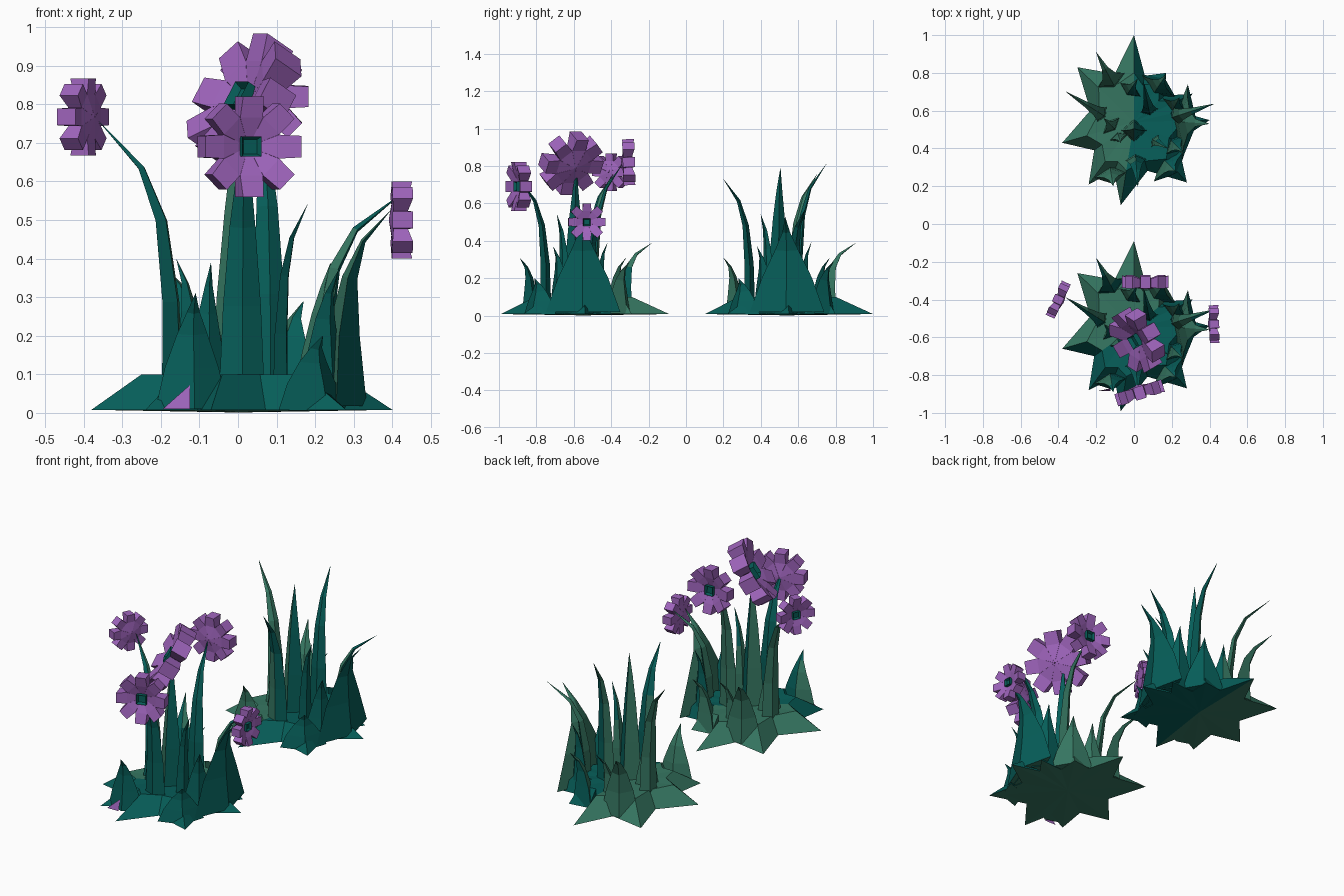
import bpy, bmesh, math
from mathutils import Vector

if "Cube" in bpy.data.objects:
    bpy.data.objects.remove(bpy.data.objects["Cube"])


def material(name, rgb):
    m = bpy.data.materials.new(name)
    m.diffuse_color = (*rgb, 1)
    m.use_nodes = True
    m.node_tree.nodes["Principled BSDF"].inputs["Base Color"].default_value = m.diffuse_color
    return m


MATS = [material("teal_leaf", (0.002, 0.112, 0.1)),
        material("soft_green_leaf", (0.037, 0.185, 0.122)),
        material("purple_petal", (0.35, 0.13, 0.51))]
CENTRE = Vector((0, .54, 0))
FRONT_SHIFT = Vector((0, -1.09, 0))


def finish(bm, name, rule):
    bmesh.ops.recalc_face_normals(bm, faces=bm.faces)
    bm.normal_update()
    for f in bm.faces:
        f.material_index = rule(f)
    me = bpy.data.meshes.new(name)
    bm.to_mesh(me)
    bm.free()
    for m in MATS:
        me.materials.append(m)
    ob = bpy.data.objects.new(name, me)
    bpy.context.collection.objects.link(ob)


def skin(bm, rings):
    """Joins a row of four-point rings into a closed tube."""
    for a, b in zip(rings, rings[1:]):
        for i in range(4):
            j = (i + 1) % 4
            bm.faces.new((a[i], a[j], b[j], b[i]))
    bm.faces.new(rings[0])
    bm.faces.new(rings[-1])


# colour rules: which side of each clump is soft green
def back_rule(f):
    return int(f.calc_center_median().x < -.005)


def front_rule(f):
    c = f.calc_center_median()
    if f.normal.z < -.9:
        return 1
    return int(c.x * .7 - (c.y + .56) < 0 and f.normal.y > -.5)


# ground tuft: star of spikes, notches halfway between the tips
def tuft(name, shift, rule):
    tips = [Vector((x, y, 0)) - CENTRE for x, y in (
        (0, 1), (-.3, .83), (-.38, .43), (-.24, .21), (-.07, .1),
        (.28, .22), (.4, .55), (.31, .69), (.17, .8))]
    star = []
    for a, b in zip(tips, tips[1:] + tips[:1]):
        star += [a, (a + b) * .34]
    bm = bmesh.new()
    mid = CENTRE + shift
    up = Vector((0, 0, 1))
    outer = [bm.verts.new(mid + d + up * .008) for d in star]
    inner = [bm.verts.new(mid + d.normalized() * min(d.length * .8, .26) + up * .1) for d in star]
    top = bm.verts.new(mid + up * .09)
    low = bm.verts.new(mid + up * .001)
    for i in range(len(star)):
        j = (i + 1) % len(star)
        bm.faces.new((outer[i], outer[j], inner[j], inner[i]))
        bm.faces.new((inner[i], inner[j], top))
        bm.faces.new((outer[j], outer[i], low))
    finish(bm, name, rule)


# leaf: stands upright, then bends out to its tip while narrowing
BEND = ((.035, 0, 1), (.38, .02, .82), (.66, .15, .56), (.84, .42, .32), (1, 1, .02))


def blade(name, bx, by, tx, ty, tz, w, shift, rule, taper=1.0, thick=.5):
    bm = bmesh.new()
    base = Vector((bx, by, 0)) + shift
    out = Vector((tx - bx, ty - by, 0))
    side = Vector((-out.y, out.x, 0)).normalized()
    pts = [base + out * f + Vector((0, 0, tz * h)) for h, f, k in BEND]
    rings = []
    for i, p in enumerate(pts):
        k = BEND[i][2] ** taper * w / 2
        tangent = pts[min(i + 1, len(pts) - 1)] - pts[max(i - 1, 0)]
        nor = side.cross(tangent).normalized()
        rings.append([bm.verts.new(p + v * k) for v in (side, nor * thick, -side, -nor * thick)])
    skin(bm, rings)
    finish(bm, name, lambda f: 1 if f.normal.x < -.55 else rule(f))


# base x, base y, tip x, tip y, tip z, width
TALL = {
    "front_blade": (.01, .34, .02, .2, .73, .12),
    "back_blade": (.08, .6, .05, .75, .81, .1),
    "left_blade": (-.17, .58, -.36, .7, .755, .1),
    "right_blade": (.22, .57, .42, .635, .565, .11),
    "side_blade": (.11, .44, .18, .4, .54, .08),
}
SHORT = {
    "back_left_leaf": (-.12, .76, -.2, .91, .39, .19),
    "front_left_leaf": (-.12, .26, -.11, .2, .31, .19),
    "front_right_leaf": (.19, .31, .22, .28, .2, .24),
    "back_right_leaf": (.13, .73, .17, .79, .29, .22),
    "inner_right_leaf": (.22, .63, .24, .67, .39, .17),
    "right_front_leaf": (.22, .42, .26, .38, .37, .17),
    "inner_left_leaf": (-.08, .46, -.07, .43, .39, .12),
    "left_leaf": (-.12, .52, -.16, .56, .4, .14),
    "back_leaf": (-.02, .71, .02, .77, .31, .16),
}
for label, shift, rule in (("back_clump_", Vector(), back_rule), ("front_clump_", FRONT_SHIFT, front_rule)):
    tuft(label + "tuft_base", shift, rule)
    for part, values in TALL.items():
        blade(label + part, *values, shift, rule)
    for part, values in SHORT.items():
        blade(label + part, *values, shift, rule, 1.5)
    blade(label + "centre_blade", 0, .495, 0, .505, .79, .14, shift, rule, 1.2, .9)
    blade(label + "right_leaf", .27, .54, .4, .53, .53, .4, shift, rule, 2.0, .32)


# flower: eight blocky petals in a shallow dish around a hollow square eye
def flower(name, loc, normal, R):
    quat = Vector(normal).to_track_quat('Z', 'Y')
    loc = Vector(loc)
    bm = bmesh.new()
    # petal outline: distance, half width, front height, back height
    prof = ((.02, .008, -.08, -.34), (.58, .238, .14, -.24), (1, .215, .26, -.27))
    for k in range(8):
        a = k * math.pi / 4
        u = Vector((math.cos(a), math.sin(a), 0))
        v = Vector((-u.y, u.x, 0))
        rings = []
        for d, w, zf, zb in prof:
            corners = ((w, zf), (-w, zf), (-w, zb), (w, zb))
            rings.append([bm.verts.new(loc + quat @ ((u * d + v * s + Vector((0, 0, z))) * R))
                          for s, z in corners])
        skin(bm, rings)
    finish(bm, name + "_petals", lambda f: 2)
    bm = bmesh.new()
    bmesh.ops.create_cube(bm, size=1)
    bmesh.ops.scale(bm, vec=(R * .4, R * .4, R * .32), verts=bm.verts)
    bm.normal_update()
    face = [f for f in bm.faces if f.normal.z > .9]
    bmesh.ops.inset_region(bm, faces=face, thickness=R * .08, depth=-R * .12)
    for vert in bm.verts:
        vert.co = loc + quat @ vert.co
    finish(bm, name + "_eye", lambda f: 0)


flower("front_flower", (.03, -.895, .69), (.3, -.95, 0), .13)
flower("right_flower", (.425, -.53, .5), (1, .03, 0), .1)
flower("left_flower", (-.402, -.4, .767), (-.9, .43, 0), .1)
flower("back_flower", (.06, -.305, .82), (0, 1, .03), .123)
flower("top_flower", (.015, -.615, .815), (-.72, -.42, .5), .17)

# small purple patch at the front left foot
bm = bmesh.new()
bm.faces.new([bm.verts.new(p) for p in ((-.195, -.885, .01), (-.125, -.885, .01), (-.125, -.87, .072))])
finish(bm, "petal_patch", lambda f: 2)
